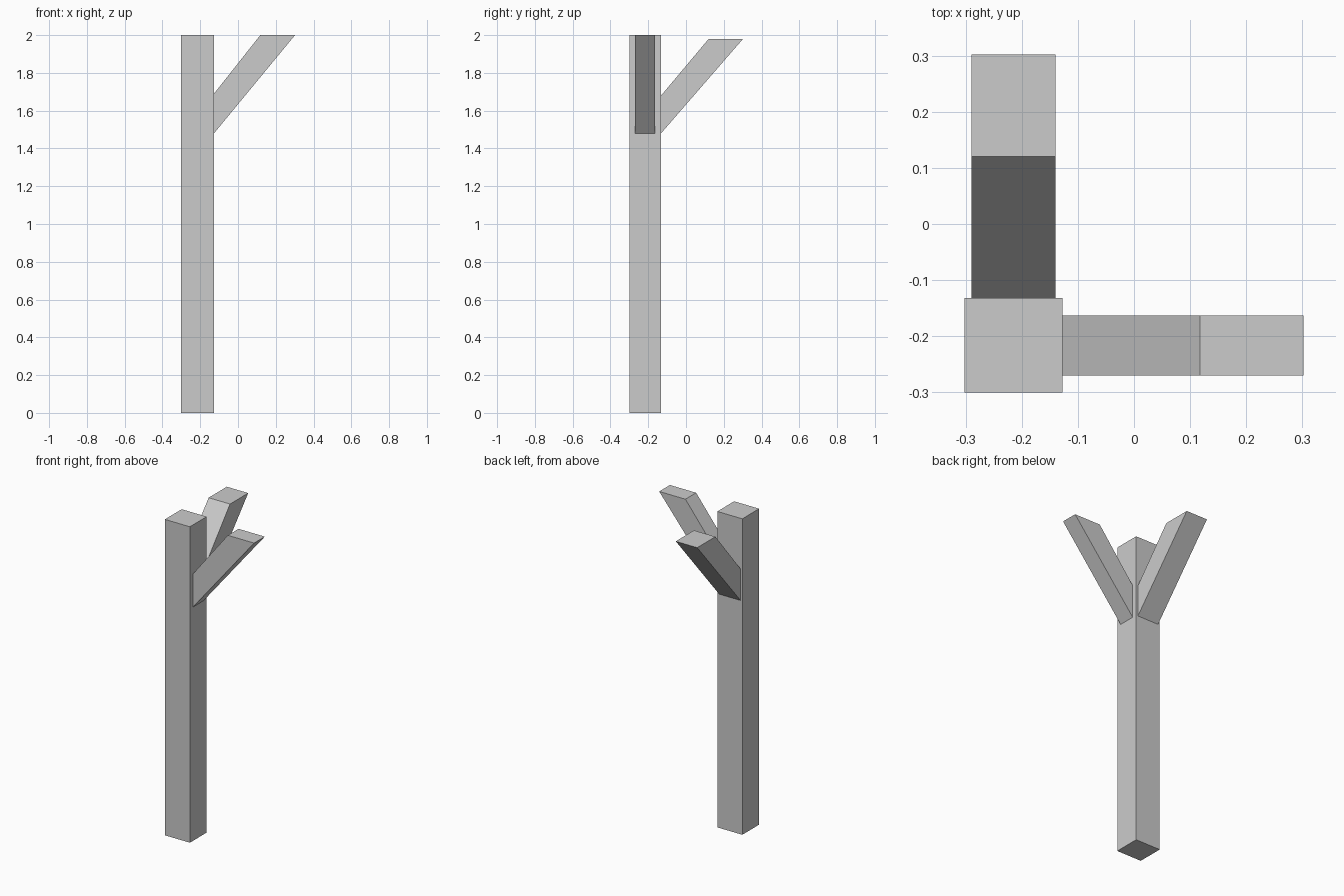
import bpy, bmesh
from mathutils import Vector

if "Cube" in bpy.data.objects:
    bpy.data.objects.remove(bpy.data.objects["Cube"])


def prism(name, profile, offset):
    """Closed solid made by extruding a planar profile along offset."""
    bm = bmesh.new()
    face = bm.faces.new([bm.verts.new(p) for p in profile])
    ext = bmesh.ops.extrude_face_region(bm, geom=[face], use_keep_orig=True)
    verts = [g for g in ext["geom"] if isinstance(g, bmesh.types.BMVert)]
    bmesh.ops.translate(bm, verts=verts, vec=Vector(offset))
    bmesh.ops.recalc_face_normals(bm, faces=bm.faces)
    mesh = bpy.data.meshes.new(name)
    bm.to_mesh(mesh)
    bm.free()
    obj = bpy.data.objects.new(name, mesh)
    bpy.context.collection.objects.link(obj)
    return obj


X0, X1, Y0, Y1 = -0.302, -0.127, -0.30, -0.132

# Upright post
prism("post", [(X0, Y0, 0), (X1, Y0, 0), (X1, Y1, 0), (X0, Y1, 0)], (0, 0, 2))

# Diagonal brace to the right, profile in the xz plane
side = [(X1, 1.48), (0.302, 2.0), (0.118, 2.0), (X1, 1.69)]
prism("right_brace", [(x, -0.27, z) for x, z in side], (0, 0.107, 0))

# Wider diagonal brace to the back, profile in the yz plane
side = [(Y1, 1.48), (0.302, 1.98), (0.12, 1.98), (Y1, 1.68)]
prism("back_brace", [(-0.29, y, z) for y, z in side], (0.15, 0, 0))
